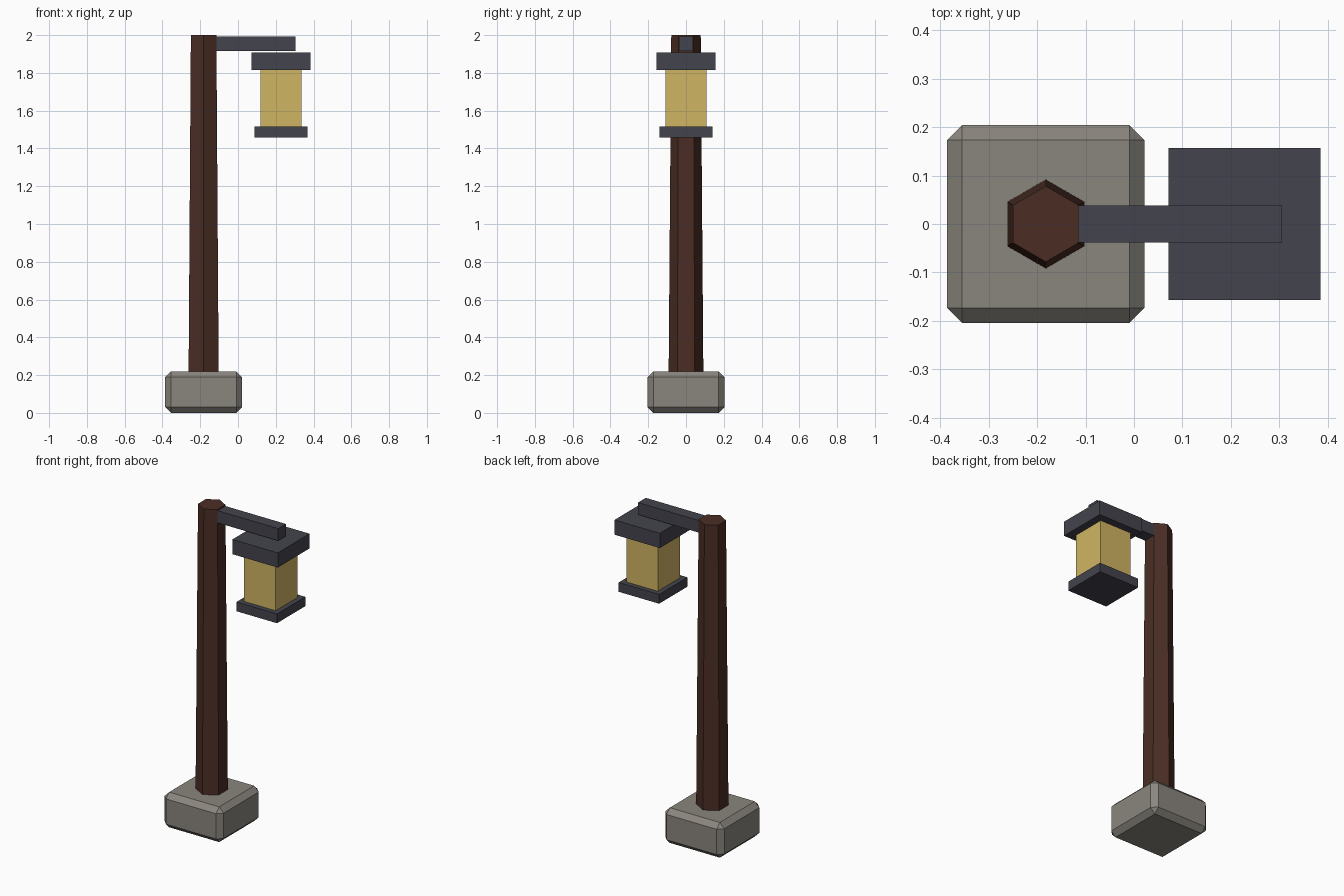
import bpy
import math

cube = bpy.data.objects.get("Cube")
if cube:
    bpy.data.objects.remove(cube, do_unlink=True)


def material(name, rgb):
    mat = bpy.data.materials.new(name)
    mat.use_nodes = True
    color = (*rgb, 1)
    mat.diffuse_color = color
    mat.node_tree.nodes["Principled BSDF"].inputs["Base Color"].default_value = color
    return mat


def finish(name, mat):
    obj = bpy.context.object
    obj.name = name
    obj.data.materials.append(mat)
    return obj


def box(name, mat, x, z, half_y):
    """Box spanning the x and z ranges, centred on y = 0."""
    bpy.ops.mesh.primitive_cube_add(size=1, location=(sum(x) / 2, 0, sum(z) / 2))
    obj = finish(name, mat)
    obj.scale = (x[1] - x[0], 2 * half_y, z[1] - z[0])
    bpy.ops.object.transform_apply(location=False, rotation=False, scale=True)
    return obj


stone = material("grey stone", (0.255, 0.24, 0.21))
wood = material("dark brown wood", (0.069, 0.027, 0.018))
iron = material("dark iron", (0.057, 0.057, 0.074))
glow = material("amber glass", (0.63, 0.46, 0.125))

POST_X = -0.182
LAMP_X = 0.228

# Chamfered stone footing
base = box("stone_base", stone, (POST_X - 0.204, POST_X + 0.204), (0, 0.22), 0.204)
bevel = base.modifiers.new("chamfer", "BEVEL")
bevel.width = 0.031
bevel.segments = 1

# Tapered six-sided post, with corners pointing front and back
bottom, top = 0.2, 2.0
bpy.ops.mesh.primitive_cone_add(vertices=6, radius1=0.092, radius2=0.078,
                                depth=top - bottom,
                                location=(POST_X, 0, (bottom + top) / 2))
post = finish("post", wood)
if abs(post.data.vertices[0].co.x) > 0.01:
    post.rotation_euler.z = math.radians(30)

# Arm reaching out over the lantern
box("arm", iron, (-0.15, 0.305), (1.917, 1.993), 0.038)

# Lantern: roof, glass body and floor plate
for name, mat, half, z in (
    ("lantern_roof", iron, 0.157, (1.816, 1.908)),
    ("lantern_glass", glow, 0.109, (1.51, 1.82)),
    ("lantern_floor", iron, 0.14, (1.457, 1.515)),
):
    box(name, mat, (LAMP_X - half, LAMP_X + half), z, half)
